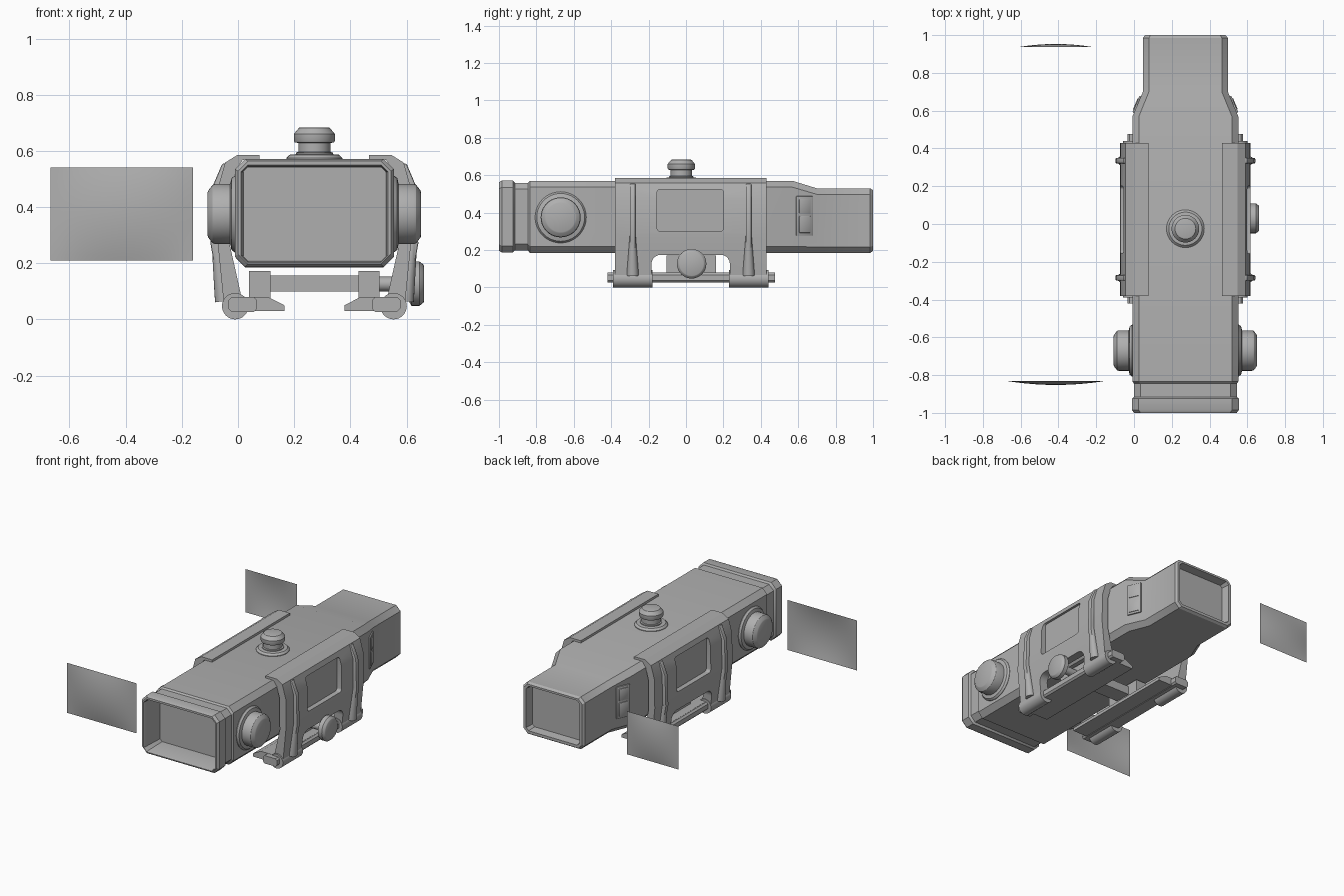
import bpy, bmesh, math
from mathutils import Vector, Matrix

if "Cube" in bpy.data.objects:
    bpy.data.objects.remove(bpy.data.objects["Cube"])

CX = 0.272  # sight centreline
GREY = bpy.data.materials.new("dark_grey")
GREY.diffuse_color = (.43, .43, .43, 1)
GREY.use_nodes = True
GREY.node_tree.nodes["Principled BSDF"].inputs["Base Color"].default_value = GREY.diffuse_color


def finish(name, bm, bevel=0.0):
    bmesh.ops.recalc_face_normals(bm, faces=bm.faces)
    me = bpy.data.meshes.new(name)
    bm.to_mesh(me)
    bm.free()
    me.materials.append(GREY)
    ob = bpy.data.objects.new(name, me)
    bpy.context.collection.objects.link(ob)
    bpy.ops.object.select_all(action='DESELECT')
    ob.select_set(True)
    bpy.context.view_layer.objects.active = ob
    if bevel:
        m = ob.modifiers.new("bevel", 'BEVEL')
        m.width, m.segments, m.limit_method = bevel, 2, 'ANGLE'
        bpy.ops.object.modifier_apply(modifier="bevel")
    bpy.ops.object.shade_smooth_by_angle(angle=math.radians(30))
    return ob


def loft(name, rings, bevel=0.0):
    bm = bmesh.new()
    vs = [[bm.verts.new(p) for p in r] for r in rings]
    n = len(vs[0])
    for a, b in zip(vs, vs[1:]):
        for i in range(n):
            bm.faces.new((a[i], a[(i + 1) % n], b[(i + 1) % n], b[i]))
    bm.faces.new(vs[0])
    bm.faces.new(vs[-1])
    return finish(name, bm, bevel)


def prism(name, s, pts, y0, y1, bevel=0.0):
    """Profile of (distance from centreline, z) extruded along y on side s."""
    return loft(name, [[(CX + s * h, y, z) for h, z in pts] for y in (y0, y1)], bevel)


def box(name, lo, hi, bevel=0.0, round_x=0.0, rot=0.0):
    lo, hi = Vector(lo), Vector(hi)
    bm = bmesh.new()
    bmesh.ops.create_cube(bm, size=1)
    bmesh.ops.scale(bm, vec=hi - lo, verts=bm.verts)
    if round_x:
        es = [e for e in bm.edges if abs(e.verts[0].co.x - e.verts[1].co.x) > 1e-4]
        bmesh.ops.bevel(bm, geom=es, offset=round_x, segments=5, profile=0.5, affect='EDGES')
    bm.transform(Matrix.Translation((lo + hi) / 2) @ Matrix.Rotation(rot, 4, 'Z'))
    return finish(name, bm, bevel)


def lathe(name, origin, direction, prof, n=40):
    """Revolve (radius, distance) pairs around a direction."""
    q = Vector(direction).to_track_quat('Z', 'Y')
    o = Vector(origin)
    return loft(name, [[o + q @ Vector((r * math.cos(2 * math.pi * i / n),
                                        r * math.sin(2 * math.pi * i / n), t))
                        for i in range(n)] for r, t in prof])


def cut(ob, cutter):
    cutter.hide_render = True
    bpy.context.view_layer.objects.active = ob
    m = ob.modifiers.new("cut", 'BOOLEAN')
    m.operation, m.solver, m.object = 'DIFFERENCE', 'EXACT', cutter
    bpy.ops.object.modifier_apply(modifier="cut")
    bpy.data.objects.remove(cutter)


def octagon(y, h, zb, zt, c):
    pts = [(-h + c, zb), (h - c, zb), (h, zb + c), (h, zt - c),
           (h - c, zt), (-h + c, zt), (-h, zt - c), (-h, zb + c)]
    return [(CX + a, y, z) for a, z in pts]


# Housing: one loft from front recess floor to eyepiece recess floor
loft("housing", [octagon(*s) for s in [
    (-.84, .253, .21, .54, .015), (-.99, .257, .207, .545, .02),
    (-1.0, .262, .203, .55, .025), (-1.0, .272, .197, .563, .035),
    (-.985, .283, .187, .571, .036), (-.925, .283, .187, .571, .036),
    (-.915, .272, .198, .560, .034), (-.845, .272, .198, .560, .034),
    (-.835, .280, .185, .570, .034), (.57, .280, .185, .570, .034),
    (.70, .225, .185, .530, .032), (.985, .225, .185, .530, .032),
    (1.0, .213, .195, .520, .028), (1.0, .195, .213, .507, .018),
    (.945, .187, .220, .500, .014)]])


# Detached lenses, shallow bulged sheets beside the sight
def lens(name, x0, x1, z0, z1, y, bulge, n=16):
    bm = bmesh.new()
    bmesh.ops.create_grid(bm, x_segments=n, y_segments=n, size=1)
    for v in bm.verts:
        u, w = v.co.x, v.co.y
        v.co = ((x0 + x1) / 2 + u * (x1 - x0) / 2,
                y + bulge * (1 - u * u) * (1 - w * w),
                (z0 + z1) / 2 + w * (z1 - z0) / 2)
    return finish(name, bm)


lens("front_lens", -.667, -.16, .21, .54, -.832, -.02)
lens("rear_lens", -.603, -.225, .215, .50, .938, .015)

# Top turret
lathe("top_turret", (CX, -.025, 0), (0, 0, 1), [
    (.1, .56), (.1, .574), (.088, .586), (.066, .588), (.066, .594), (.057, .596),
    (.057, .628), (.070, .630), (.073, .636), (.073, .66), (.055, .682), (.048, .684)])

for s in (-1, 1):
    side = "right" if s > 0 else "left"

    # Side adjustment knob on its flange
    lathe(side + "_knob", (CX, -.67, .375), (s, 0, 0), [
        (.137, .26), (.137, .283), (.128, .295), (.107, .300), (.107, .353),
        (.104, .362), (.085, .377), (.078, .380)])

    # Mount plate wrapping the housing, with leg gap and window pocket
    plate = prism(side + "_mount_plate", s, [
        (.195, .585), (.275, .585), (.318, .558), (.343, .47), (.345, .28), (.322, .05),
        (.262, .05), (.262, .09), (.30, .26), (.298, .29), (.298, .46), (.278, .535),
        (.255, .568), (.195, .568)], -.38, .43)
    xa, xb = sorted((CX + s * .2, CX + s * .42))
    cut(plate, box("gap_cutter", (xa, -.185, -.1), (xb, .235, .175), round_x=.05))
    xa, xb = sorted((CX + s * .312, CX + s * .42))
    cut(plate, box("window_cutter", (xa, -.155, .30), (xb, .20, .525), round_x=.018))
    bpy.context.view_layer.objects.active = plate
    plate.select_set(True)
    bpy.ops.object.shade_smooth_by_angle(angle=math.radians(30))

    # Ribs with flared bosses at the bottom
    for i, y in enumerate((-.285, .335)):
        prism(f"{side}_rib_{i}", s, [
            (.29, .555), (.328, .555), (.364, .47), (.37, .27), (.335, .07), (.30, .07),
            (.32, .28), (.32, .46)], y - .015, y + .015, .006)
        a = Vector((CX + s * .322, y, .065))
        d = Vector((CX + s * .350, y, .275)) - a
        lathe(f"{side}_rib_boss_{i}", a, d, [(.032, 0), (.03, .03), (.016, d.length)], 20)

    # Clamp feet, long bar and jaw
    for i, (y0, y1) in enumerate(((-.39, -.18), (.23, .44))):
        lathe(f"{side}_foot_{i}", (CX + s * .282, 0, .047), (0, 1, 0),
              [(.047, y0), (.047, y1)], 32)
    prism(side + "_clamp_bar", s, [
        (.215, .027), (.295, .027), (.306, .038), (.306, .068), (.295, .079),
        (.215, .079), (.205, .068), (.205, .038)], -.42, .476)
    prism(side + "_jaw", s, [(.29, .03), (.107, .03), (.107, .05), (.165, .08), (.29, .08)],
          -.385, .435)
    prism(side + "_clamp_block", s, [(.157, .07), (.232, .07), (.232, .172), (.157, .172)],
          -.105, .16)

    # Button panel with two keys on the tapered flank
    ang = s * math.atan2(.055, .13)
    c = Vector((CX + s * .254, .632, 0))

    def pad(name, dz0, dz1, length, thick):
        box(f"{side}_{name}", (c.x - thick / 2, c.y - length / 2, dz0),
            (c.x + thick / 2, c.y + length / 2, dz1), .003, rot=ang)

    pad("button_panel", .278, .488, .095, .016)
    pad("upper_button", .395, .474, .065, .024)
    pad("lower_button", .292, .382, .065, .024)

# Cross bar and clamp screw with hand knob
box("cross_bar", (.11, -.025, .10), (.435, .085, .156))
lathe("clamp_screw", (.49, .03, .126), (1, 0, 0), [(.026, 0), (.026, .13)], 24)
lathe("clamp_knob", (0, .03, .127), (1, 0, 0), [
    (.066, .610), (.079, .618), (.079, .646), (.068, .660), (.064, .662)], 32)
